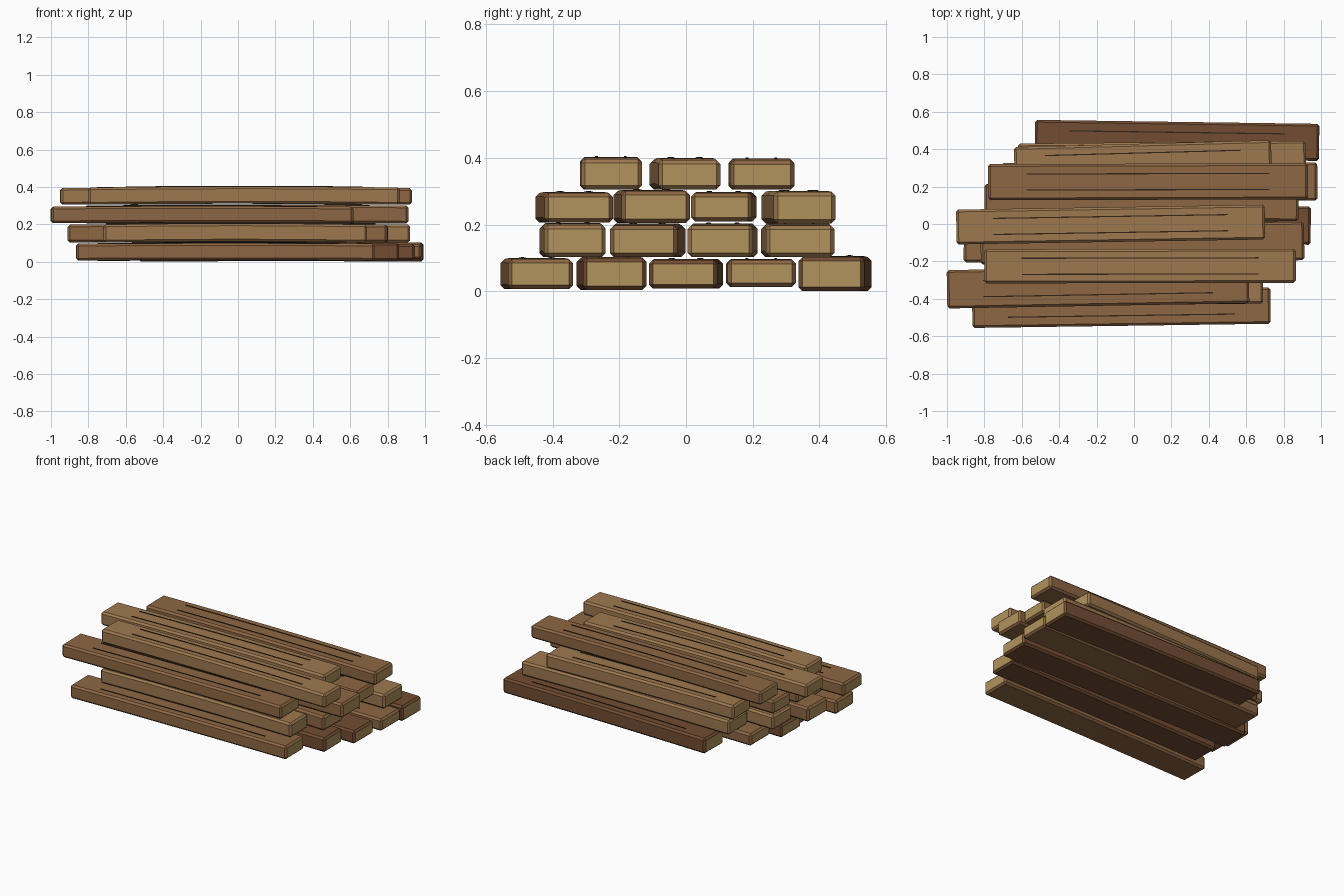
import bpy, bmesh, math
from mathutils import Matrix, Vector

if "Cube" in bpy.data.objects:
    bpy.data.objects.remove(bpy.data.objects["Cube"])


def material(name, rgb):
    m = bpy.data.materials.new(name)
    m.diffuse_color = (*rgb, 1)
    m.use_nodes = True
    m.node_tree.nodes["Principled BSDF"].inputs["Base Color"].default_value = m.diffuse_color
    return m


WOOD = {
    "t": material("tan_wood", (0.34, 0.19, 0.08)),
    "m": material("brown_wood", (0.27, 0.135, 0.057)),
    "d": material("dark_wood", (0.17, 0.075, 0.032)),
}
END = material("cut_end", (0.44, 0.29, 0.11))
GRAIN = material("grain_line", (0.03, 0.017, 0.008))


def finish(bm, name, mats, matrix):
    mesh = bpy.data.meshes.new(name)
    bm.to_mesh(mesh)
    bm.free()
    for m in mats:
        mesh.materials.append(m)
    ob = bpy.data.objects.new(name, mesh)
    ob.matrix_world = matrix
    bpy.context.collection.objects.link(ob)


def bow(bm, length, arch):
    # raise the middle relative to the ends
    for v in bm.verts:
        v.co.z += arch * (0.5 - (2 * v.co.x / length) ** 2)


def box(size, center=(0, 0, 0)):
    bm = bmesh.new()
    bmesh.ops.create_cube(bm, size=1, matrix=Matrix.Translation(center) @ Matrix.Diagonal((*size, 1)))
    return bm


def plank(name, x0, x1, y, width, z0, z1, yaw, wood, arch):
    length, height = x1 - x0, z1 - z0
    place = Matrix.Translation((( x0 + x1) / 2, y, (z0 + z1) / 2)) @ Matrix.Rotation(yaw, 4, "Z")
    # chamfered board with light cut ends
    bm = box((length, width, height))
    bmesh.ops.bevel(bm, geom=bm.edges[:], offset=0.012, segments=1, affect="EDGES")
    for f in bm.faces:
        f.material_index = 1 if abs(f.normal.x) > 0.9 else 0
    long_edges = [e for e in bm.edges if abs(e.verts[0].co.x - e.verts[1].co.x) > length / 2]
    bmesh.ops.subdivide_edges(bm, edges=long_edges, cuts=3, use_grid_fill=True)
    bow(bm, length, arch)
    finish(bm, name, [WOOD[wood], END], place)
    # two thin grain lines on top
    for i, side in enumerate((-1, 1)):
        g = box((length * 0.76, 0.006, 0.006), (0, side * 0.043, height / 2))
        along = [e for e in g.edges if abs(e.verts[0].co.x - e.verts[1].co.x) > 0.1]
        bmesh.ops.subdivide_edges(g, edges=along, cuts=3, use_grid_fill=True)
        bow(g, length, arch)
        finish(g, f"{name}_grain_{i + 1}", [GRAIN], place)


# each row: x start, x end, y centre, width, z bottom, z top, yaw, wood
LAYERS = [
    (0.003, [
        (-0.865, 0.73, -0.447, 0.195, 0.008, 0.098, 0.014, "m"),
        (-0.76, 0.86, -0.223, 0.190, 0.006, 0.102, 0.012, "d"),
        (-0.79, 0.945, 0.0, 0.205, 0.010, 0.096, -0.010, "d"),
        (-0.71, 0.98, 0.225, 0.205, 0.015, 0.095, 0.003, "m"),
        (-0.53, 0.99, 0.447, 0.198, 0.002, 0.104, -0.014, "d"),
    ]),
    (0.006, [
        (-0.72, 0.69, -0.34, 0.185, 0.106, 0.202, 0.010, "t"),
        (-0.91, 0.80, -0.115, 0.203, 0.106, 0.201, -0.014, "m"),
        (-0.80, 0.77, 0.11, 0.196, 0.106, 0.201, -0.009, "t"),
        (-0.62, 0.92, 0.335, 0.205, 0.106, 0.201, 0.010, "t"),
    ]),
    (0.003, [
        (-1.00, 0.615, -0.335, 0.205, 0.208, 0.296, 0.0175, "m"),
        (-0.82, 0.91, -0.103, 0.205, 0.206, 0.302, 0.014, "m"),
        (-0.80, 0.88, 0.113, 0.182, 0.211, 0.297, -0.008, "m"),
        (-0.64, 0.735, 0.337, 0.185, 0.205, 0.300, 0.027, "t"),
    ]),
    (0.006, [
        (-0.80, 0.865, -0.225, 0.182, 0.308, 0.400, 0.002, "t"),
        (-0.95, 0.70, -0.003, 0.186, 0.308, 0.397, 0.016, "t"),
        (-0.78, 0.93, 0.226, 0.193, 0.308, 0.396, 0.003, "m"),
    ]),
]

for li, (arch, rows) in enumerate(LAYERS):
    for pi, row in enumerate(rows):
        plank(f"plank_layer_{li + 1}_{pi + 1}", *row, arch)
